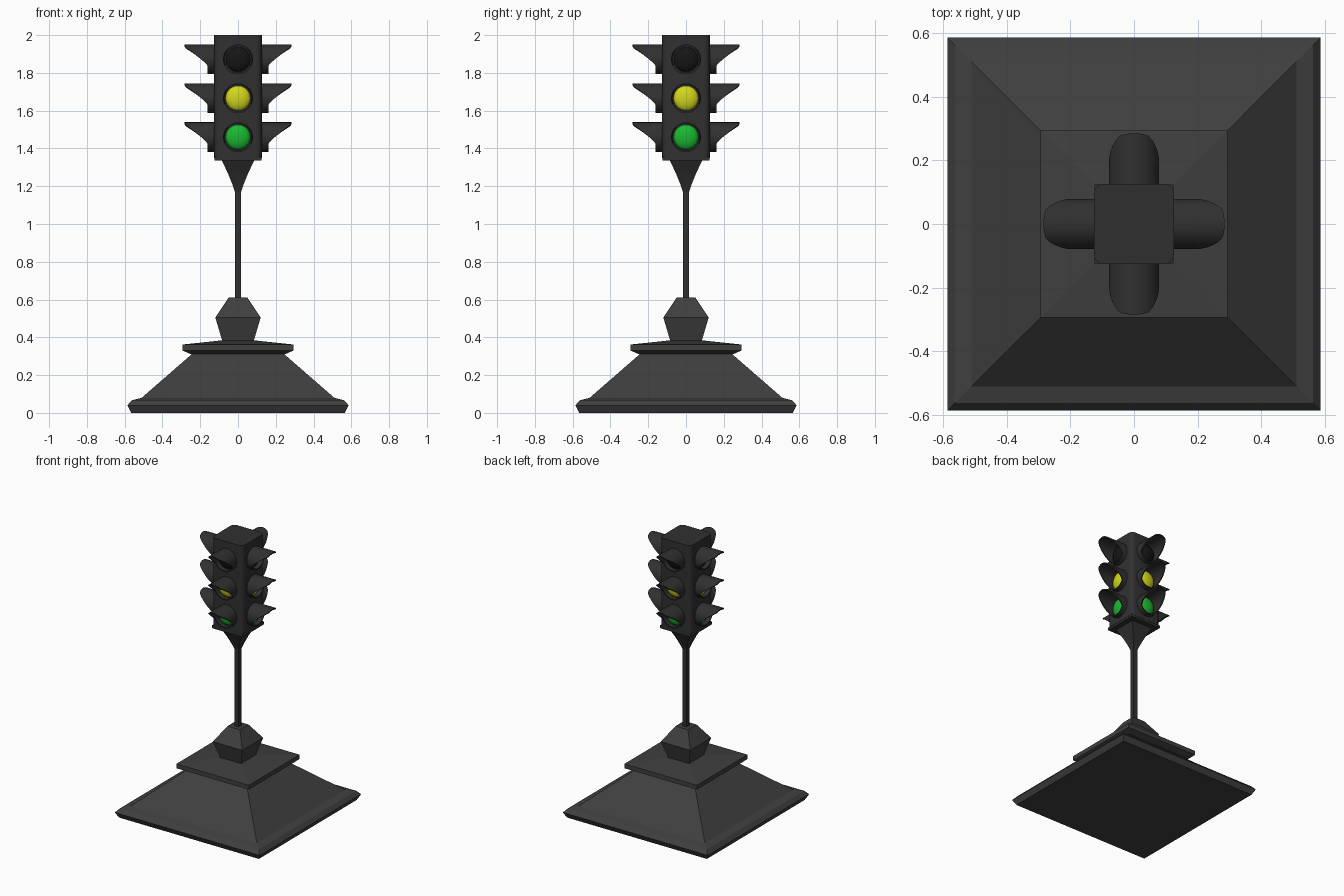
import bpy, bmesh
from math import sin, cos, pi, radians
from mathutils import Matrix, Vector

if "Cube" in bpy.data.objects:
    bpy.data.objects.remove(bpy.data.objects["Cube"])


def material(name, rgb):
    m = bpy.data.materials.new(name)
    m.diffuse_color = (*rgb, 1)
    m.use_nodes = True
    m.node_tree.nodes["Principled BSDF"].inputs["Base Color"].default_value = m.diffuse_color
    return m


DARK = material("dark_metal", (0.03, 0.03, 0.03))
BASE = material("base_grey", (0.05, 0.05, 0.05))
COLOURS = [material("lamp_green", (0.01, 0.48, 0.03)),
           material("lamp_yellow", (0.65, 0.68, 0.01)),
           material("lamp_off", (0.008, 0.008, 0.008))]


def finish(name, bm, mat, smooth=None):
    bmesh.ops.recalc_face_normals(bm, faces=bm.faces[:])
    me = bpy.data.meshes.new(name)
    bm.to_mesh(me)
    bm.free()
    me.materials.append(mat)
    ob = bpy.data.objects.new(name, me)
    bpy.context.collection.objects.link(ob)
    if smooth:
        bpy.ops.object.select_all(action='DESELECT')
        ob.select_set(True)
        bpy.context.view_layer.objects.active = ob
        bpy.ops.object.shade_smooth_by_angle(angle=radians(smooth))
    return ob


def bridge(bm, a, b):
    n = len(a)
    for i in range(n):
        j = (i + 1) % n
        bm.faces.new((a[i], a[j], b[j], b[i]))


def outline(half, r=0.0, steps=5):
    """Square cross-section, with optional rounded corners."""
    if not r:
        return [(-half, -half), (half, -half), (half, half), (-half, half)]
    pts = []
    for q, (sx, sy) in enumerate([(1, 1), (-1, 1), (-1, -1), (1, -1)]):
        for s in range(steps + 1):
            t = (q + s / steps) * pi / 2
            pts.append((sx * (half - r) + r * cos(t), sy * (half - r) + r * sin(t)))
    return pts


def square_loft(name, profile, mat, r=0.0, smooth=None):
    """Stack square sections given as (half width, z)."""
    bm = bmesh.new()
    rings = [[bm.verts.new((x, y, z)) for x, y in outline(h, r)] for h, z in profile]
    for a, b in zip(rings, rings[1:]):
        bridge(bm, a, b)
    bm.faces.new(rings[0])
    bm.faces.new(rings[-1])
    return finish(name, bm, mat, smooth)


# Stepped pyramid base
square_loft("base_skirt", [(0.565, 0), (0.586, 0.04), (0.562, 0.067),
                           (0.51, 0.08), (0.24, 0.315)], BASE)
square_loft("base_plate", [(0.255, 0.313), (0.293, 0.33), (0.293, 0.362),
                           (0.085, 0.384)], BASE)
square_loft("base_collar", [(0.083, 0.38), (0.12, 0.505), (0.05, 0.61)], BASE)

# Square pole flaring into the head
square_loft("pole", [(0.017, 0.6), (0.017, 1.172), (0.03, 1.21),
                     (0.052, 1.265), (0.086, 1.337)], DARK)

# Signal head with rounded upright edges on a square-cornered foot
square_loft("head_foot", [(0.124, 1.335), (0.124, 1.355)], DARK)
square_loft("head", [(0.126, 1.35), (0.126, 2.0)], DARK, r=0.032, smooth=35)


def reach(h):
    """How far a visor sticks out at height h above its lamp centre."""
    pts = [(-0.09, 0.16), (-0.03, 0.163), (0.0, 0.195), (0.03, 0.23),
           (0.064, 0.277), (0.08, 0.285)]
    for (h0, d0), (h1, d1) in zip(pts, pts[1:]):
        if h <= h1:
            return d0 + (d1 - d0) * (h - h0) / (h1 - h0)
    return pts[-1][1]


def visor():
    bm = bmesh.new()
    n, outer, inner = 32, 0.079, 0.071
    angles = [2 * pi * i / n for i in range(n)]

    def ring(r, front):
        return [bm.verts.new((r * cos(t), -(reach(outer * sin(t)) if front else 0.122),
                              r * sin(t))) for t in angles]
    rings = [ring(outer, False), ring(outer, True), ring(inner, True), ring(inner, False)]
    for a, b in zip(rings, rings[1:]):
        bridge(bm, a, b)
    return finish("visor", bm, DARK, 35)


def lamp(mat):
    bm = bmesh.new()
    bmesh.ops.create_uvsphere(bm, u_segments=24, v_segments=12, radius=0.066)
    bmesh.ops.bisect_plane(bm, geom=bm.verts[:] + bm.edges[:] + bm.faces[:],
                           plane_co=(0, 0, 0), plane_no=(0, 1, 0), clear_outer=True)
    bmesh.ops.transform(bm, verts=bm.verts[:],
                        matrix=Matrix.Translation((0, -0.125, 0)) @ Matrix.Diagonal((1, 0.45, 1, 1)))
    return finish("lamp", bm, mat, 60)


# Three lamps with visors on each of the four sides
for level, z in enumerate([1.46, 1.666, 1.872]):
    for source, label in ((visor(), "visor"), (lamp(COLOURS[level]), "lamp")):
        for side in range(4):
            ob = source if side == 0 else source.copy()
            if side:
                bpy.context.collection.objects.link(ob)
            ob.name = f"{label}_{level}_{side}"
            ob.location = (0, 0, z)
            ob.rotation_euler = (0, 0, side * pi / 2)
